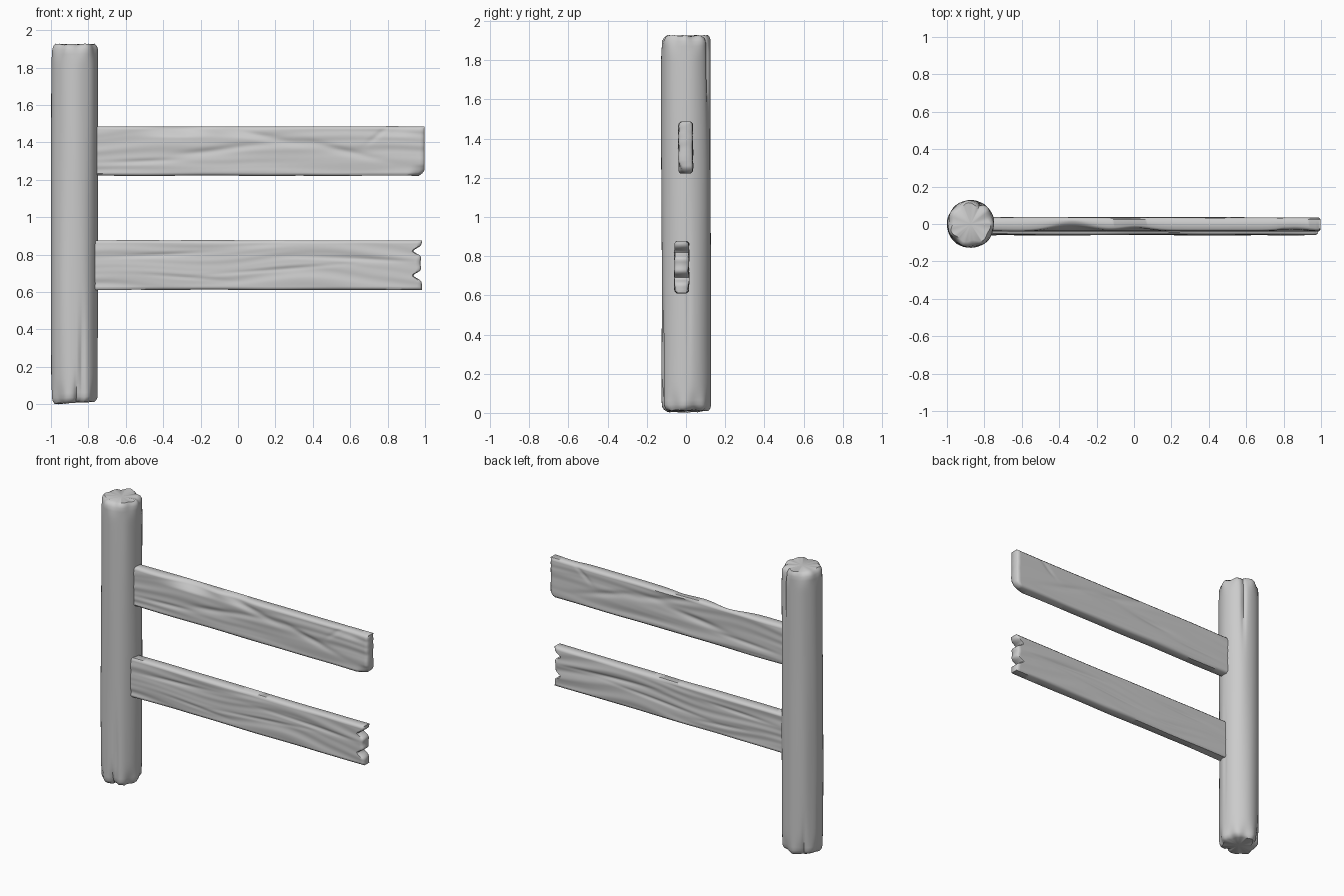
import bpy, bmesh, math
from mathutils import Vector, noise

if "Cube" in bpy.data.objects:
    bpy.data.objects.remove(bpy.data.objects["Cube"])


def finish(bm, name, angle):
    bmesh.ops.recalc_face_normals(bm, faces=bm.faces)
    me = bpy.data.meshes.new(name)
    bm.to_mesh(me)
    bm.free()
    ob = bpy.data.objects.new(name, me)
    bpy.context.collection.objects.link(ob)
    bpy.ops.object.select_all(action='DESELECT')
    ob.select_set(True)
    bpy.context.view_layer.objects.active = ob
    bpy.ops.object.shade_smooth_by_angle(angle=math.radians(angle))
    return ob


def bump(v, centre, width):
    return math.exp(-((v - centre) / width) ** 2)


def params(n, rim):
    """Even 0..1 spacing with a narrow strip at both ends for a rounded rim."""
    return [0.0] + [rim + (1 - 2 * rim) * i / n for i in range(n + 1)] + [1.0]


def plank(name, x1, z0, z1, y0, y1, seed, grain, cut, chip, grooves):
    x0, rim = -0.79, 0.011
    L, H = x1 - x0, z1 - z0
    us, vs = params(110, rim / L), params(32, rim / H)
    bm = bmesh.new()
    sheets = []
    for side in (-1, 1):
        sheet = []
        for i, u in enumerate(us):
            row = []
            for j, v in enumerate(vs):
                x, z = x0 + L * u, z0 + H * v
                edge = i in (0, len(us) - 1) or j in (0, len(vs) - 1)
                # wavy wood grain and carved grooves
                wave = noise.noise(Vector((x * 1.3, z * 4, seed))) * 0.06
                d = 0.004 + grain * noise.noise(Vector((x * 1.2, (z + wave) * 26, seed + side)))
                for gx, gz, length, width, slope, depth in grooves:
                    zc = gz + slope * (x - gx)
                    d += depth * bump(x, gx, length) * bump(z, zc, width)
                if edge:
                    d += 0.010
                if side < 0:
                    d += chip(x, v)
                y = y0 + d if side < 0 else y1 - d
                # broken end
                x -= cut(v) * u ** 14
                z += 0.003 * noise.noise(Vector((x * 3, v * 2, seed + 5)))
                row.append(bm.verts.new((x, y, z)))
            sheet.append(row)
        sheets.append(sheet)
    m, n = len(us), len(vs)
    for s in sheets:
        for i in range(m - 1):
            for j in range(n - 1):
                bm.faces.new((s[i][j], s[i + 1][j], s[i + 1][j + 1], s[i][j + 1]))
    # join front and back sheets around the rim
    loop = ([(i, 0) for i in range(m - 1)] + [(m - 1, j) for j in range(n - 1)]
            + [(i, n - 1) for i in range(m - 1, 0, -1)] + [(0, j) for j in range(n - 1, 0, -1)])
    a, b = sheets
    for (i, j), (k, l) in zip(loop, loop[1:] + loop[:1]):
        bm.faces.new((a[i][j], a[k][l], b[k][l], b[i][j]))
    return finish(bm, name, 50)


# upper rail: square end, front top edge split away along the middle
def upper_chip(x, v):
    top = max(0, (v - 0.78) / 0.22)
    return (top * (0.042 * bump(x, -0.33, 0.14) + 0.018 * bump(x, 0.02, 0.1)
                   + 0.014 * bump(x, 0.86, 0.1))
            + 0.03 * max(0, (x - 0.93) / 0.07) * max(0, 1 - v / 0.22))


plank("upper_rail", 0.998, 1.222, 1.486, -0.042, 0.038, 3.0, 0.005,
      lambda v: 0.03 * max(0, 1 - v / 0.14) ** 2,
      upper_chip,
      [(-0.1, 1.36, 0.2, 0.018, 0.12, 0.009), (0.15, 1.43, 0.25, 0.02, -0.2, 0.008),
       (0.55, 1.36, 0.2, 0.018, -0.25, 0.007), (0.75, 1.44, 0.05, 0.012, 0.8, 0.006),
       (-0.5, 1.30, 0.2, 0.012, 0.05, 0.006)])

# lower rail: two rounded notches bitten from the end
plank("lower_rail", 0.983, 0.612, 0.877, -0.062, 0.018, 11.0, 0.006,
      lambda v: 0.045 * bump(v, 0.79, 0.075) + 0.045 * bump(v, 0.29, 0.075)
      + 0.008 * bump(v, 0.54, 0.1),
      lambda x, v: 0.008 * max(0, (v - 0.85) / 0.15) * bump(x, 0.05, 0.2),
      [(-0.4, 0.80, 0.25, 0.010, 0.05, 0.006), (0.2, 0.72, 0.3, 0.010, 0.08, 0.006),
       (0.6, 0.78, 0.3, 0.010, -0.04, 0.006), (-0.3, 0.68, 0.2, 0.010, -0.08, 0.005)])


# post: lofted rings with cracks, worn facets near both ends
def post():
    cx, R, top, seg = -0.873, 0.127, 1.928, 72
    cracks = [(64, 1.75, 0.22, 0.014), (-72, 0.2, 0.25, 0.012), (178, 0.2, 0.2, 0.008),
              (5, 0.6, 0.35, 0.005), (-85, 0.0, 0.12, 0.016), (130, 0.0, 0.2, 0.010)]
    levels = [0, 0.012, 0.03] + [0.03 + 1.87 * i / 70 for i in range(1, 71)] + [1.917, top]
    inset = {0: 0.022, 1: 0.007, len(levels) - 2: 0.007, len(levels) - 1: 0.020}
    bm = bmesh.new()
    rings = []
    for k, z in enumerate(levels):
        end = max(bump(z, 0, 0.08), bump(z, top, 0.06))
        ring = []
        for s in range(seg):
            a = math.tau * s / seg
            deg = math.degrees(a)
            c = Vector((math.cos(a), math.sin(a), 0))
            r = R - 0.001 + 0.005 * noise.noise(Vector((c.x * 1.6, c.y * 1.6, z * 0.9)))
            r -= end * 0.006 * (1 - math.cos(7 * a + 0.6))
            for ca, cz, length, depth in cracks:
                da = (deg - ca + 180) % 360 - 180
                r -= depth * bump(da, 0, 5) * bump(z, cz, length)
            r -= inset.get(k, 0) * (1 + 0.4 * math.sin(3 * a))
            rim = 0.012 * noise.noise(Vector((c.x * 1.8, c.y * 1.8, 7 if z < 1 else 2)))
            zz = z + (abs(rim) + 0.006 * (1 + c.x) if z < 1 else -abs(rim)) * end
            ring.append(bm.verts.new((cx + r * c.x, r * c.y, zz)))
        rings.append(ring)
    for lo, hi in zip(rings, rings[1:]):
        for s in range(seg):
            t = (s + 1) % seg
            bm.faces.new((lo[s], lo[t], hi[t], hi[s]))
    # slightly dished end caps
    for ring, z in ((rings[0], 0.010), (rings[-1], top - 0.006)):
        hub = bm.verts.new((cx, 0, z))
        for s in range(seg):
            bm.faces.new((ring[s], ring[(s + 1) % seg], hub))
    return finish(bm, "post", 45)


post()
